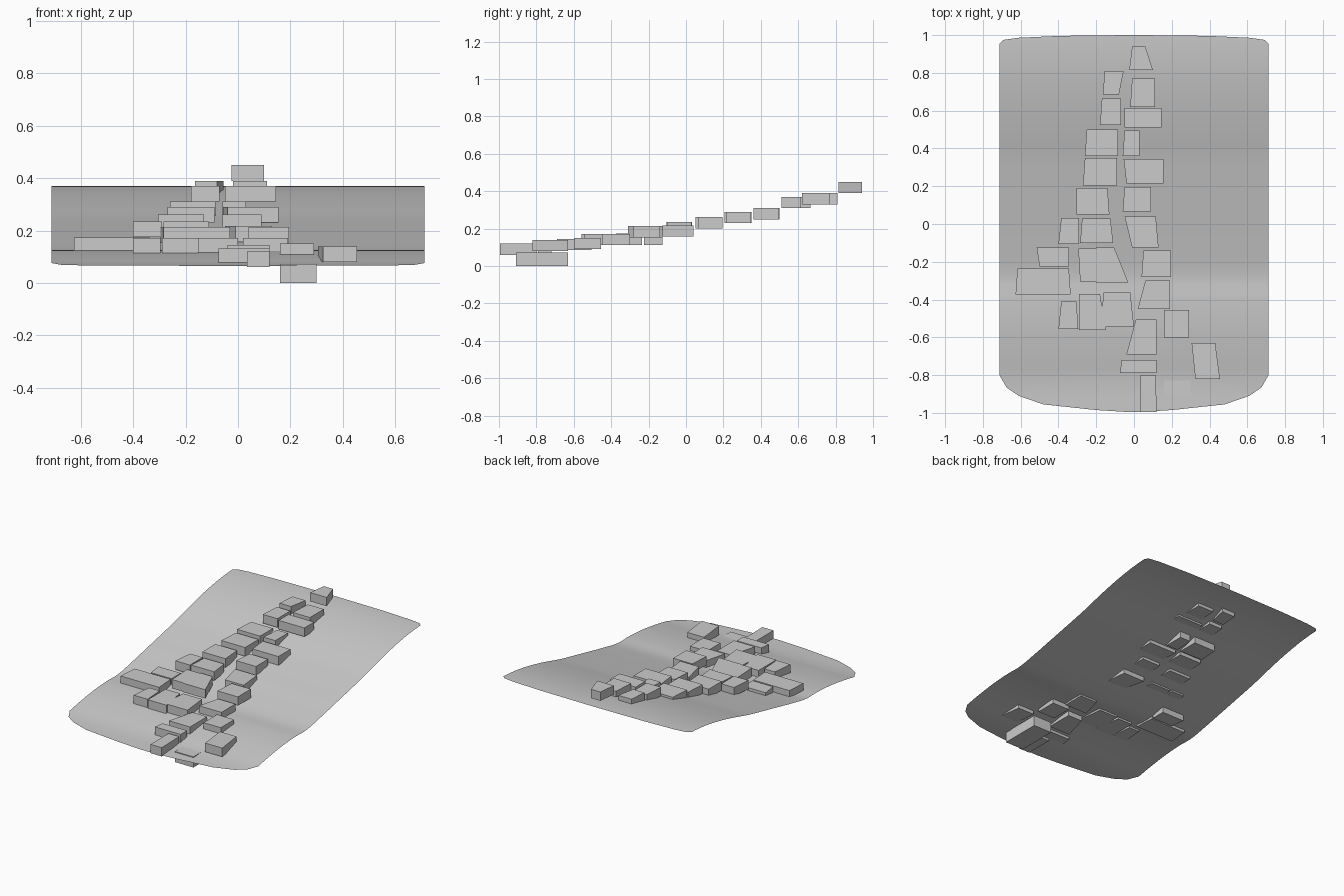
import bpy
import bmesh
from math import sqrt

cube = bpy.data.objects.get("Cube")
if cube:
    bpy.data.objects.remove(cube)

# One plain stone colour for everything
stone = bpy.data.materials.new("pale grey stone")
stone.use_nodes = True
stone.diffuse_color = (0.6, 0.6, 0.6, 1)
stone.node_tree.nodes["Principled BSDF"].inputs["Base Color"].default_value = (0.6, 0.6, 0.6, 1)


def finish(name, bm):
    """Turn a bmesh into a named, coloured object."""
    bmesh.ops.recalc_face_normals(bm, faces=bm.faces)
    mesh = bpy.data.meshes.new(name)
    bm.to_mesh(mesh)
    bm.free()
    mesh.materials.append(stone)
    obj = bpy.data.objects.new(name, mesh)
    bpy.context.collection.objects.link(obj)
    return obj


# Slope profile (y, z), smoothed between the points
SLOPE = [(-1, .065), (-.83, .072), (-.7, .094), (-.55, .115), (-.4, .125),
         (-.28, .125), (-.13, .152), (.04, .188), (.2, .222), (.35, .255),
         (.5, .295), (.65, .33), (.8, .356), (.92, .368), (1, .371)]


def tangent(i):
    a, b = SLOPE[max(i - 1, 0)], SLOPE[min(i + 1, len(SLOPE) - 1)]
    return (b[1] - a[1]) / (b[0] - a[0])


def ground_height(y):
    i = max(k for k in range(len(SLOPE) - 1) if SLOPE[k][0] <= y or k == 0)
    (y0, z0), (y1, z1) = SLOPE[i], SLOPE[i + 1]
    span = y1 - y0
    t = (y - y0) / span
    ease = t * t * (3 - 2 * t)
    return (z0 + (z1 - z0) * ease
            + span * t * (1 - t) * ((1 - t) * tangent(i) - t * tangent(i + 1)))


# Hillside: a thin sheet with rounded ends
def build_hillside():
    front = [(-.995, .04), (-.985, .2), (-.955, .48), (-.91, .61), (-.865, .675), (-.8, .712)]
    back = [(.955, .712), (.975, .69), (.986, .61), (.996, .39), (1, .04)]
    steps = 48
    middle = [(-.8 + 1.755 * k / steps, .712) for k in range(1, steps)]
    bm = bmesh.new()
    previous = None
    for y, half in front + middle + back:
        z = ground_height(y)
        row = [bm.verts.new((half * side, y, z)) for side in (-1, -.5, 0, .5, 1)]
        if previous:
            for k in range(len(row) - 1):
                bm.faces.new((previous[k], previous[k + 1], row[k + 1], row[k]))
        previous = row
    sheet = finish("hillside", bm)
    for face in sheet.data.polygons:
        face.use_smooth = True


# Stone block: left and right insets narrow the back edge, or the front if negative
def block(name, z, x0, x1, y0, y1, left=0, right=0, height=.06):
    outline = [(x0 + max(-left, 0), y0), (x1 - max(-right, 0), y0),
               (x1 - max(right, 0), y1), (x0 + max(left, 0), y1)]
    bm = bmesh.new()
    base = bm.faces.new([bm.verts.new((x, y, z)) for x, y in outline])
    top = bmesh.ops.extrude_face_region(bm, geom=[base])
    # extrusion keeps the base face, closing the block
    bmesh.ops.translate(bm, vec=(0, 0, height),
                        verts=[v for v in top["geom"] if isinstance(v, bmesh.types.BMVert)])
    finish(name, bm)


def terrace(name, z, *stones):
    """Several blocks sharing one level."""
    for number, stone_size in enumerate(stones, 1):
        block(f"{name}_stone_{number}", z, *stone_size)


build_hillside()

# Upper path
terrace("summit", .39, (-.025, .1, .815, .94, .015, .04))
terrace("upper", .33, (-.165, -.055, .685, .81, .01, -.025),
        (-.02, .11, .62, .77, .01))
terrace("upper_bend", .31, (-.18, -.07, .525, .665, .01),
        (-.05, .145, .51, .615))
terrace("high", .25, (-.26, -.085, .36, .5, .01), (-.06, .03, .36, .495, .01))
terrace("high_bend", .23, (-.055, .155, .215, .345, -.015),
        (-.27, -.09, .205, .35, .01))

# Middle path
terrace("middle", .202, (-.305, -.13, .05, .19, 0, .01), (-.06, .09, .065, .195, .01))
terrace("middle_left", .175, (-.4, -.29, -.105, .033, .015),
        (-.285, -.11, -.1, .03, .01, .015))
terrace("middle_right", .157, (-.05, .13, -.125, .04, -.04, .015))
terrace("crossing", .154, (-.295, -.2, -.305, -.13, -.01),
        (-.2, -.03, -.31, -.125, 0, .075), (.04, .195, -.28, -.14, .01))

# Lower path
terrace("side_spur", .113, (-.515, -.345, -.225, -.125, -.015),
        (-.627, -.335, -.373, -.235, .01, .01))
terrace("lower", .112, (-.4, -.295, -.555, -.41, .015, .01),
        (-.29, -.15, -.56, -.37, 0, .03), (-.18, 0, -.545, -.36, .02, .02),
        (.02, .19, -.45, -.3, .04))
terrace("lower_right", .091, (.16, .29, -.6, -.455))
terrace("lower_centre", .085, (-.04, .12, -.69, -.505, .05))
terrace("outer_right", .08, (.305, .455, -.82, -.63, -.02, .025))
terrace("foot", .072, (-.075, .12, -.79, -.72, .01))
terrace("front", .06, (.035, .12, -.995, -.8, 0, .005))

# Sunken block beneath the foot of the hill
block("sunken_stone", 0, .16, .3, -.91, -.63, height=.073)
